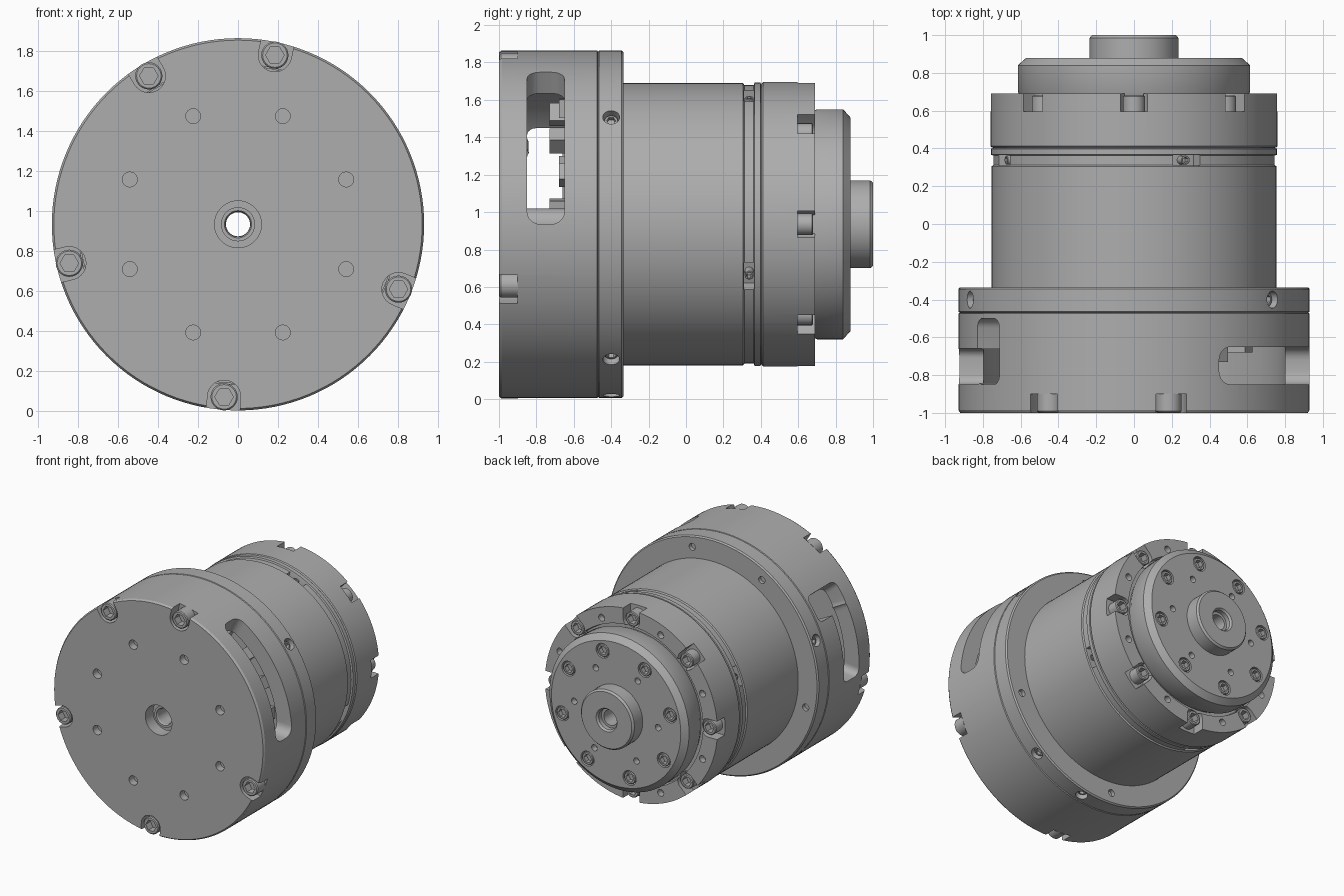
import bpy, bmesh
from math import cos, sin, pi, radians
from mathutils import Vector, Matrix

cube = bpy.data.objects.get("Cube")
if cube:
    bpy.data.objects.remove(cube)

AXIS_Z = 0.935
FRONT_ANGLES = (77.7, 121, 193, 265.4, 338)
OCTANTS = [45 * k for k in range(8)]

metal = bpy.data.materials.new("machined grey")
metal.use_nodes = True
GREY = (0.42, 0.42, 0.42, 1)
metal.diffuse_color = GREY
metal.node_tree.nodes["Principled BSDF"].inputs["Base Color"].default_value = GREY


def polar(r, deg, y):
    a = radians(deg)
    return Vector((r * cos(a), y, AXIS_Z + r * sin(a)))


def finish(bm, name):
    bmesh.ops.recalc_face_normals(bm, faces=bm.faces)
    me = bpy.data.meshes.new(name)
    bm.to_mesh(me)
    bm.free()
    ob = bpy.data.objects.new(name, me)
    bpy.context.scene.collection.objects.link(ob)
    me.materials.append(metal)
    return ob


def smooth(ob):
    bpy.ops.object.select_all(action='DESELECT')
    ob.select_set(True)
    bpy.context.view_layer.objects.active = ob
    bpy.ops.object.shade_smooth_by_angle(angle=radians(30))


def bridge(bm, rings):
    for a, b in zip(rings, rings[1:]):
        n = len(a)
        for i in range(n):
            bm.faces.new((a[i], a[(i + 1) % n], b[(i + 1) % n], b[i]))


def turned(name, profile, segs=128):
    """Closed (radius, y) outline revolved round the main axis."""
    bm = bmesh.new()
    rings = [[bm.verts.new(polar(r, 360 * i / segs, y)) for i in range(segs)]
             for r, y in profile]
    bridge(bm, rings + rings[:1])
    return finish(bm, name)


def carve(ob, cutter):
    """Subtract a cutter mesh, then discard it."""
    tool = finish(cutter, "cutter")
    tool.hide_render = True
    mod = ob.modifiers.new("cut", 'BOOLEAN')
    mod.object, mod.operation, mod.solver = tool, 'DIFFERENCE', 'EXACT'
    dg = bpy.context.evaluated_depsgraph_get()
    me = bpy.data.meshes.new_from_object(ob.evaluated_get(dg))
    ob.modifiers.clear()
    ob.data = me
    me.materials.clear()
    me.materials.append(metal)
    for p in me.polygons:
        p.material_index = 0
    bpy.data.objects.remove(tool)


def hole(bm, loc, direction, r, depth):
    """Round drill entering at loc, going against direction."""
    d = Vector(direction).normalized()
    m = Matrix.Translation(loc - d * (depth / 2 - 0.03)) @ d.to_track_quat('Z', 'Y').to_matrix().to_4x4()
    bmesh.ops.create_cone(bm, cap_ends=True, segments=24, radius1=r, radius2=r,
                          depth=depth + 0.06, matrix=m)


def notch(bm, deg, rc, rad, y0, y1):
    """Round-bottomed slot open to the rim."""
    pts = [(rc + rad * cos(t), rad * sin(t)) for t in [pi / 2 + pi * k / 16 for k in range(17)]]
    pts += [(1.1, -rad), (1.1, rad)]
    rot = Matrix.Rotation(radians(-deg), 4, 'Y')
    rings = [[bm.verts.new(rot @ Vector((u, y, v)) + Vector((0, 0, AXIS_Z))) for u, v in pts]
             for y in (y0, y1)]
    bridge(bm, rings)
    for ring in rings:
        bm.faces.new(ring)


def sector(bm, a0, a1, r0, r1, y0, y1, corner=0.0, steps=8):
    """Curved window cutter with optional rounded corners."""
    rings = []
    for i in range(steps + 1):
        a = a0 + (a1 - a0) * i / steps
        rings.append([bm.verts.new(polar(r, a, y)) for r, y in
                      ((r0, y0), (r1, y0), (r1, y1), (r0, y1))])
    bridge(bm, rings)
    bm.faces.new(rings[0])
    bm.faces.new(rings[-1])
    if corner:
        edges = [bm.edges.get(pair) for r in (rings[0], rings[-1])
                 for pair in ((r[0], r[1]), (r[2], r[3]))]
        bmesh.ops.bevel(bm, geom=edges, offset=corner, segments=5, profile=0.5, affect='EDGES')


def screws(name, placements, r, h):
    """Socket-head screws; each placement is (top centre, outward direction)."""
    bm = bmesh.new()
    n = 24
    hexagon = [cos(pi / 6) / cos((2 * pi * i / n) % (pi / 3) - pi / 6) for i in range(n)]
    for top, direction in placements:
        d = Vector(direction)
        m = Matrix.Translation(top) @ d.to_track_quat('Z', 'Y').to_matrix().to_4x4()
        rings = []
        for rad, z, hexed in ((r, -h, 0), (r, -0.1 * r, 0), (0.9 * r, 0, 0),
                              (0.68 * r, 0, 1), (0.68 * r, -0.6 * h, 1)):
            rings.append([bm.verts.new(m @ Vector((rad * (hexagon[i] if hexed else 1) * cos(2 * pi * i / n),
                                                   rad * (hexagon[i] if hexed else 1) * sin(2 * pi * i / n), z)))
                          for i in range(n)])
        bridge(bm, rings)
        bm.faces.new(rings[0])
        bm.faces.new(rings[-1])
    smooth(finish(bm, name))


FRONT, BACK = Vector((0, -1, 0)), Vector((0, 1, 0))


def outward(deg):
    return polar(1, deg, 0) - Vector((0, 0, AXIS_Z))


# Hollow front housing with side windows, screw notches and face holes
housing = turned("front_housing", [(.117, -1), (.92, -1), (.93, -.985), (.93, -.475), (.922, -.47),
                                   (.80, -.47), (.80, -.9), (.117, -.9)])
cut = bmesh.new()
sector(cut, 0, 61, .7, 1.0, -.85, -.65, .07)
sector(cut, 150, 186, .7, 1.0, -.85, -.66, .05)
for a in FRONT_ANGLES:
    notch(cut, a, .865, .083, -1.05, -.9)
for a in OCTANTS:
    hole(cut, polar(.585, a + 22.5, -1), FRONT, .037, .06)
carve(housing, cut)
cut = bmesh.new()
sector(cut, 140, 153, .7, 1.0, -.85, -.5, .05, 2)
carve(housing, cut)
smooth(housing)
screws("housing_screws", [(polar(.865, a, -.997), FRONT) for a in FRONT_ANGLES], .068, .1)

# Clamp ring behind the housing
ring = turned("clamp_ring", [(.06, -.49), (.795, -.49), (.795, -.47), (.922, -.47), (.93, -.464),
                             (.93, -.345), (.92, -.335), (.06, -.335)])
SET_ANGLES = (38, 159, 280, 309)
cut = bmesh.new()
for a in SET_ANGLES:
    hole(cut, polar(.93, a, -.4), outward(a), .045, .07)
for a in FRONT_ANGLES:
    hole(cut, polar(.842, a, -.335), BACK, .028, .03)
carve(ring, cut)
smooth(ring)
screws("set_screws", [(polar(.9, a, -.4), outward(a)) for a in SET_ANGLES], .037, .04)

# Circuit parts inside the housing
bm = bmesh.new()
for k in range(9):
    a, depth = 4 + 21 * k, .14 + .05 * (k % 3)
    m = (Matrix.Translation(polar(.62, a, -.49 - depth / 2)) @ Matrix.Rotation(radians(-a), 4, 'Y')
         @ Matrix.Diagonal((.1, depth, .09, 1)))
    bmesh.ops.create_cube(bm, size=1, matrix=m)
finish(bm, "circuit_parts")

# Main barrel with a shallow groove and four small windows
barrel = turned("barrel", [(.06, -.34), (.755, -.34), (.755, .305), (.745, .312), (.745, .362),
                           (.757, .367), (.757, .398), (.747, .402), (.747, .41), (.06, .41)])
WINDOWS = (68, 158, 248, 338)
cut = bmesh.new()
for a in WINDOWS:
    sector(cut, a - 6, a + 6, .67, .8, .311, .364, 0, 2)
carve(barrel, cut)
smooth(barrel)
screws("window_screws", [(polar(.73, a, .338), outward(a)) for a in WINDOWS], .024, .07)

# Rear flange with notched screw seats
flange = turned("rear_flange", [(.06, .405), (.752, .405), (.76, .412), (.76, .69), (.632, .69),
                                (.625, .66), (.06, .66)])
cut = bmesh.new()
for a in OCTANTS:
    notch(cut, a, .68, .072, .595, .75)
    hole(cut, polar(.68, a + 22.5, .69), BACK, .027, .05)
carve(flange, cut)
smooth(flange)
screws("flange_screws", [(polar(.682, a, .68), BACK) for a in OCTANTS], .058, .09)

# Output disc with recessed screws
disc = turned("output_disc", [(.06, .65), (.59, .65), (.615, .70), (.615, .84), (.57, .88), (.06, .88)])
cut = bmesh.new()
for a in OCTANTS:
    hole(cut, polar(.49, a + 31, .88), BACK, .058, .06)
for k in range(6):
    hole(cut, polar(.37, 60 * k + 1, .88), BACK, .025, .05)
carve(disc, cut)
smooth(disc)
screws("disc_screws", [(polar(.49, a + 31, .878), BACK) for a in OCTANTS], .05, .06)

# Output boss and the hollow shaft running through
smooth(turned("output_boss", [(.06, .87), (.235, .87), (.235, .985), (.222, 1), (.092, 1),
                              (.08, .985), (.08, .95), (.06, .95)], 64))
smooth(turned("hollow_shaft", [(.062, -.92), (.068, -.93), (.085, -.93), (.085, .94), (.062, .94)], 48))
